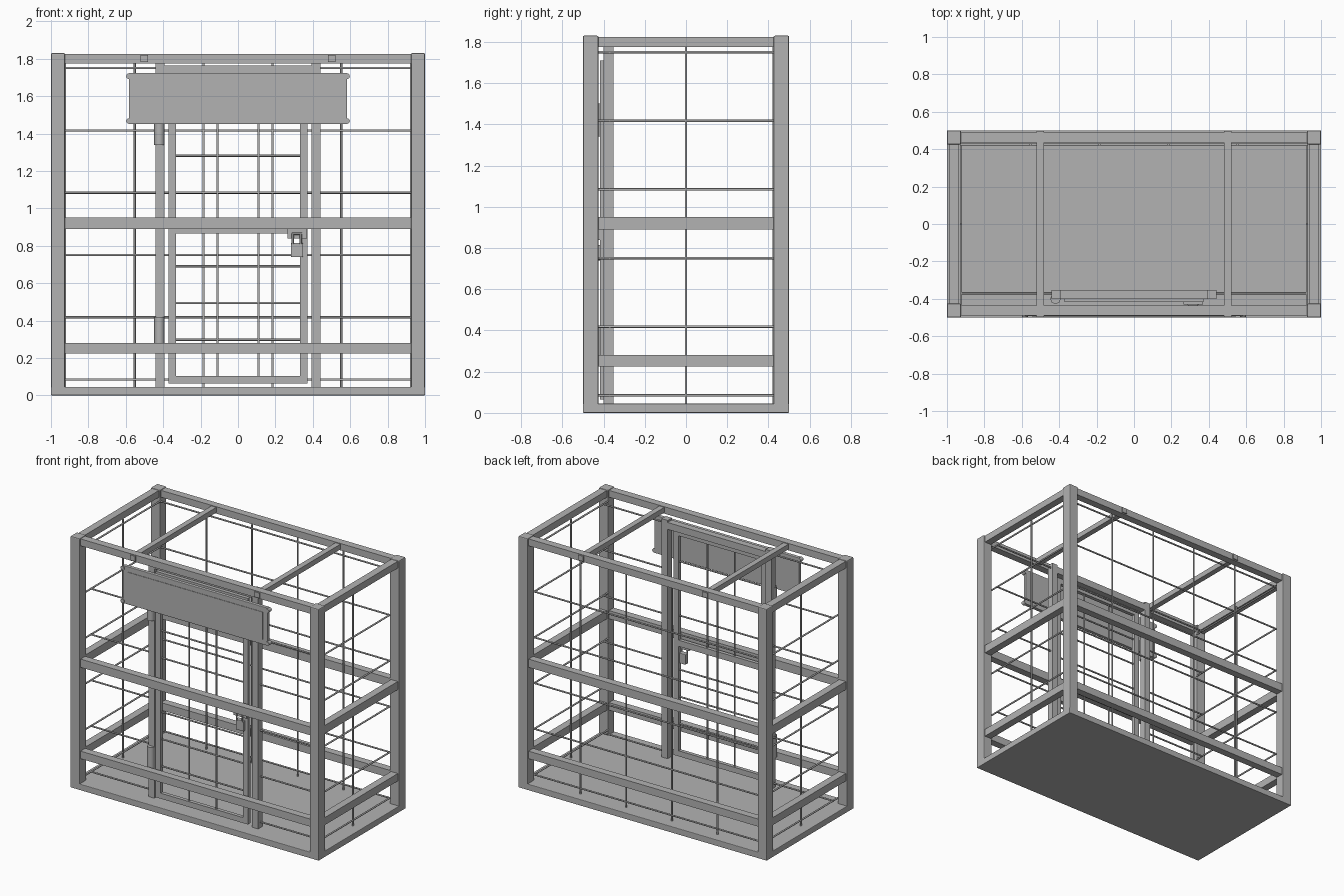
import bpy, math
from mathutils import Vector

grey = bpy.data.materials.new("steel grey")
grey.diffuse_color = (0.45, 0.45, 0.45, 1)


def box(name, x0, x1, y0, y1, z0, z1, bevel=0.0):
    bpy.ops.mesh.primitive_cube_add(size=1, location=((x0+x1)/2, (y0+y1)/2, (z0+z1)/2))
    o = bpy.context.object
    o.name = name
    o.scale = (x1-x0, y1-y0, z1-z0)
    bpy.ops.object.transform_apply(location=False, rotation=False, scale=True)
    if bevel:
        m = o.modifiers.new("bevel", 'BEVEL')
        m.width, m.segments = bevel, 2
    o.data.materials.append(grey)
    return o


def rod(name, a, b, r=0.006, sides=8):
    a, b = Vector(a), Vector(b)
    d = b - a
    bpy.ops.mesh.primitive_cylinder_add(vertices=sides, radius=r, depth=d.length, location=(a+b)/2)
    o = bpy.context.object
    o.name = name
    o.rotation_euler = d.to_track_quat('Z', 'Y').to_euler()
    o.data.materials.append(grey)
    bpy.ops.object.shade_smooth_by_angle(angle=math.radians(50))
    return o


# Floor slab and corner posts
box("floor_slab", -1, 1, -0.5, 0.5, 0, 0.045, 0.004)
for sx in (-1, 1):
    for sy in (-1, 1):
        x, y = sx*0.9625, sy*0.4625
        box("corner_post", x-0.0375, x+0.0375, y-0.0375, y+0.0375, 0, 1.83, 0.006)

# Horizontal rails on all four sides: low, middle, top
for name, z0, z1 in (("low_rail", 0.225, 0.28), ("middle_rail", 0.89, 0.95), ("top_rail", 1.775, 1.825)):
    for s in (-1, 1):
        box(name, -0.94, 0.94, s*0.4625-0.027, s*0.4625+0.027, z0, z1)
        box(name + "_side", s*0.9625-0.027, s*0.9625+0.027, -0.44, 0.44, z0, z1)

# Roof cross beams
for x in (-0.5, 0.5):
    box("roof_beam", x-0.02, x+0.02, -0.498, 0.498, 1.782, 1.82)

# Wire mesh: back, sides, and the front either side of the door
for i in range(6):
    z = 0.085 + i*0.333
    rod("back_wire", (-0.93, 0.425, z), (0.93, 0.425, z))
    for s in (-1, 1):
        rod("side_wire", (s*0.925, -0.43, z), (s*0.925, 0.43, z))
        rod("front_wire", (s*0.93, -0.37, z), (s*0.42, -0.37, z))
for x in (-0.552, -0.184, 0.184, 0.552):
    rod("back_upright_wire", (x, 0.425, 0.04), (x, 0.425, 1.78))
for s in (-1, 1):
    rod("side_upright_wire", (s*0.925, 0, 0.04), (s*0.925, 0, 1.78))

# Door surround
for s in (-1, 1):
    box("door_post", s*0.418-0.024, s*0.418+0.024, -0.4, -0.352, 0.04, 1.78)
box("door_header", -0.4, 0.4, -0.4, -0.352, 1.715, 1.765)

# Door leaf
for s in (-1, 1):
    box("door_stile", s*0.352-0.02, s*0.352+0.02, -0.417, -0.39, 0.065, 1.71)
for z0, z1 in ((0.065, 0.105), (0.865, 0.91), (1.67, 1.71)):
    box("door_crossbar", -0.335, 0.335, -0.417, -0.39, z0, z1)
for x in (-0.11, 0.11):
    rod("door_upright_wire", (x, -0.403, 0.09), (x, -0.403, 1.69))
for i in range(1, 8):
    z = 0.1 + i*0.197
    rod("door_wire", (-0.34, -0.403, z), (0.34, -0.403, z))

# Hinges
for z in (0.34, 1.42):
    rod("hinge", (-0.42, -0.4, z-0.08), (-0.42, -0.4, z+0.08), 0.028, 8)

# Hasp and padlock
box("hasp", 0.265, 0.37, -0.43, -0.412, 0.84, 0.9)
box("padlock_body", 0.283, 0.348, -0.432, -0.397, 0.74, 0.815, 0.004)
for x in (0.293, 0.336):
    rod("padlock_shackle_leg", (x, -0.432, 0.81), (x, -0.432, 0.865))
rod("padlock_shackle_top", (0.288, -0.432, 0.865), (0.341, -0.432, 0.865))

# Blank sign with a raised panel and corner bolts
box("sign_board", -0.583, 0.583, -0.492, -0.465, 1.45, 1.725, 0.004)
box("sign_panel", -0.545, 0.545, -0.495, -0.488, 1.487, 1.687)
for x in (-0.583, 0.583):
    for z in (1.467, 1.707):
        rod("sign_bolt", (x, -0.498, z), (x, -0.465, z), 0.015, 12)
